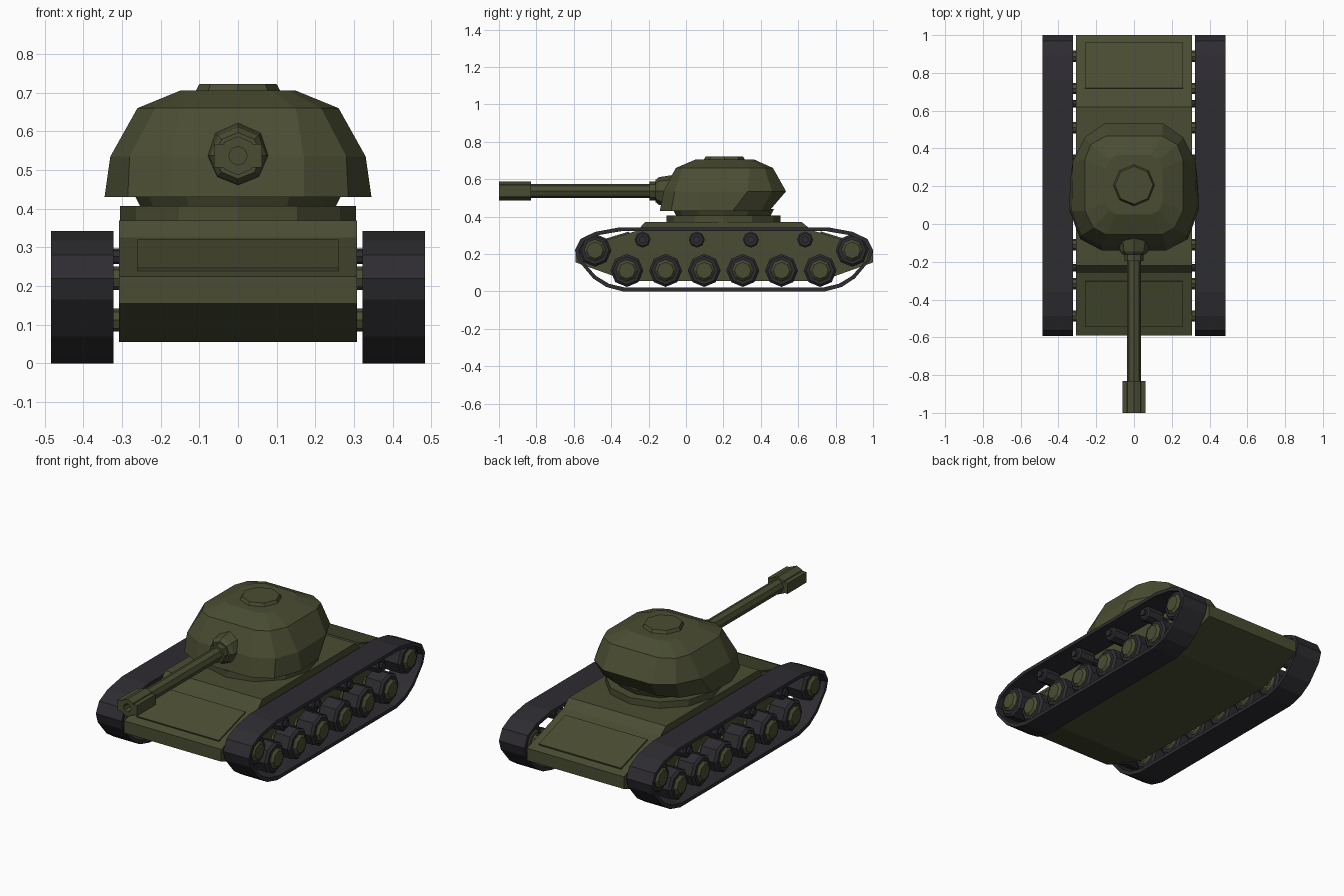
import bpy, bmesh, math
from mathutils import Vector, Matrix

if "Cube" in bpy.data.objects:
    bpy.data.objects.remove(bpy.data.objects["Cube"])


def material(name, rgb):
    m = bpy.data.materials.new(name)
    m.diffuse_color = (*rgb, 1)
    m.use_nodes = True
    m.node_tree.nodes["Principled BSDF"].inputs["Base Color"].default_value = m.diffuse_color
    return m


GREEN = material("olive_paint", (0.068, 0.073, 0.032))
DARK = material("dark_rubber", (0.027, 0.025, 0.030))


def loft(name, rings, mat, mirror=False, closed=False):
    """Skin successive rings; cap the ends, or join last to first if closed."""
    bm = bmesh.new()
    loops = [[bm.verts.new(p) for p in r] for r in rings]
    pairs = list(zip(loops, loops[1:]))
    if closed:
        pairs.append((loops[-1], loops[0]))
    else:
        bm.faces.new(loops[0])
        bm.faces.new(loops[-1])
    for a, b in pairs:
        n = len(a)
        for i in range(n):
            j = (i + 1) % n
            bm.faces.new((a[i], a[j], b[j], b[i]))
    bmesh.ops.recalc_face_normals(bm, faces=bm.faces)
    me = bpy.data.meshes.new(name)
    bm.to_mesh(me)
    bm.free()
    me.materials.append(mat)
    ob = bpy.data.objects.new(name, me)
    bpy.context.collection.objects.link(ob)
    if mirror:
        ob.modifiers.new("mirror", 'MIRROR')
    return ob


def lathe(name, axis, centre, profile, mat, n=8, mirror=False, phase=0.0):
    """Turned part: profile is (absolute position along axis, radius)."""
    rings = []
    for pos, r in profile:
        ring = []
        for i in range(n):
            a = phase + 2 * math.pi * i / n
            u, v = r * math.cos(a), r * math.sin(a)
            p = Vector({'x': (0, u, v), 'y': (u, 0, v), 'z': (u, v, 0)}[axis]) + Vector(centre)
            p['xyz'.index(axis)] = pos
            ring.append(p)
        rings.append(ring)
    return loft(name, rings, mat, mirror)


def extrude_x(name, profile, x0, x1, mat):
    return loft(name, [[(x, y, z) for y, z in profile] for x in (x0, x1)], mat)


# Hull
extrude_x("hull", [(-0.59, 0.155), (-0.59, 0.225), (-0.26, 0.325), (-0.22, 0.37), (0.62, 0.37),
                   (0.67, 0.328), (1.0, 0.225), (1.0, 0.155), (0.72, 0.055), (-0.31, 0.055)],
          -0.307, 0.307, GREEN)

# Raised plates on the front and rear slopes
extrude_x("front_plate", [(-0.54, 0.23), (-0.545, 0.247), (-0.305, 0.32), (-0.30, 0.305)],
          -0.26, 0.26, GREEN)
extrude_x("rear_plate", [(0.955, 0.23), (0.96, 0.247), (0.72, 0.321), (0.715, 0.305)],
          -0.26, 0.26, GREEN)

# Turret ring
lathe("turret_ring", 'z', (0, 0.2, 0), [(0.36, 0.305), (0.407, 0.305)], GREEN, 12)
lathe("turret_neck", 'z', (0, 0.2, 0), [(0.40, 0.25), (0.44, 0.27)], GREEN, 12)

# Turret shell: half outlines from front to back, mirrored into full rings
levels = [
    (0.43, [(0.17, -0.14), (0.285, -0.08), (0.345, 0.08), (0.335, 0.25), (0.24, 0.40), (0.13, 0.445)]),
    (0.535, [(0.17, -0.12), (0.28, -0.06), (0.33, 0.07), (0.325, 0.33), (0.26, 0.46), (0.15, 0.535)]),
    (0.66, [(0.15, -0.055), (0.215, -0.02), (0.26, 0.07), (0.26, 0.34), (0.23, 0.42), (0.15, 0.465)]),
    (0.705, [(0.09, 0.05), (0.13, 0.07), (0.15, 0.11), (0.15, 0.29), (0.13, 0.34), (0.09, 0.365)]),
]
loft("turret", [[(x, y, z) for x, y in half] + [(-x, y, z) for x, y in reversed(half)]
                for z, half in levels], GREEN)
lathe("hatch", 'z', (0, 0.205, 0), [(0.70, 0.112), (0.722, 0.10)], GREEN)

# Gun
gun = (0, 0, 0.537)
lathe("mantlet", 'y', gun, [(-0.04, 0.09), (-0.145, 0.074), (-0.162, 0.06)], GREEN)
lathe("barrel_collar", 'y', gun, [(-0.12, 0.05), (-0.195, 0.05)], GREEN)
lathe("barrel", 'y', gun, [(-0.15, 0.037), (-0.85, 0.037)], GREEN)
lathe("muzzle", 'y', gun, [(-0.83, 0.05), (-1.0, 0.05), (-1.0, 0.024), (-0.92, 0.024)], GREEN)
for side, s in (("left", -1), ("right", 1)):
    extrude_x("muzzle_block_" + side, [(-0.83, 0.507), (-0.83, 0.567), (-1.0, 0.567), (-1.0, 0.507)],
              s * 0.03, s * 0.062, GREEN)

# Tracks: outline of one end, reflected about the middle of the loop
MID = 0.203
end = [(0.54, 0.0), (0.63, 0.024), (0.70, 0.07), (0.78, 0.165), (0.797, 0.22),
       (0.767, 0.28), (0.69, 0.318), (0.56, 0.342)]
outer = [(MID + d, z) for d, z in end] + [(MID - d, z) for d, z in reversed(end)]
inner = [(MID + (y - MID) * 0.975, 0.171 + (z - 0.171) * 0.885) for y, z in outer]
loft("track", [[(x, y, z) for y, z in prof] for prof, x in
               ((outer, 0.322), (outer, 0.484), (inner, 0.484), (inner, 0.322))],
     DARK, mirror=True, closed=True)


# Wheels: dark tyre, green hub and an axle into the hull
def wheel(name, y, z, r):
    c = (0, y, z)
    lathe(name + "_tyre", 'x', c, [(0.345, r * 0.85), (0.355, r), (0.45, r), (0.462, r * 0.85)],
          DARK, mirror=True)
    lathe(name + "_hub", 'x', c, [(0.335, r * 0.5), (0.345, r * 0.66), (0.465, r * 0.66),
                                  (0.478, r * 0.5)], GREEN, mirror=True)
    lathe(name + "_axle", 'x', c, [(0.29, 0.03), (0.35, 0.03)], GREEN, mirror=True)


for i in range(6):
    wheel(f"road_wheel_{i + 1}", -0.316 + i * 0.2066, 0.112, 0.088)
wheel("front_wheel", -0.487, 0.22, 0.088)
wheel("rear_wheel", 0.888, 0.22, 0.088)

# Return rollers
for i in range(4):
    c = (0, -0.232 + i * 0.2895, 0.277)
    lathe(f"roller_{i + 1}", 'x', c, [(0.36, 0.043), (0.455, 0.043), (0.462, 0.034)], DARK, mirror=True)
    lathe(f"roller_axle_{i + 1}", 'x', c, [(0.29, 0.02), (0.475, 0.02)], DARK, mirror=True)
